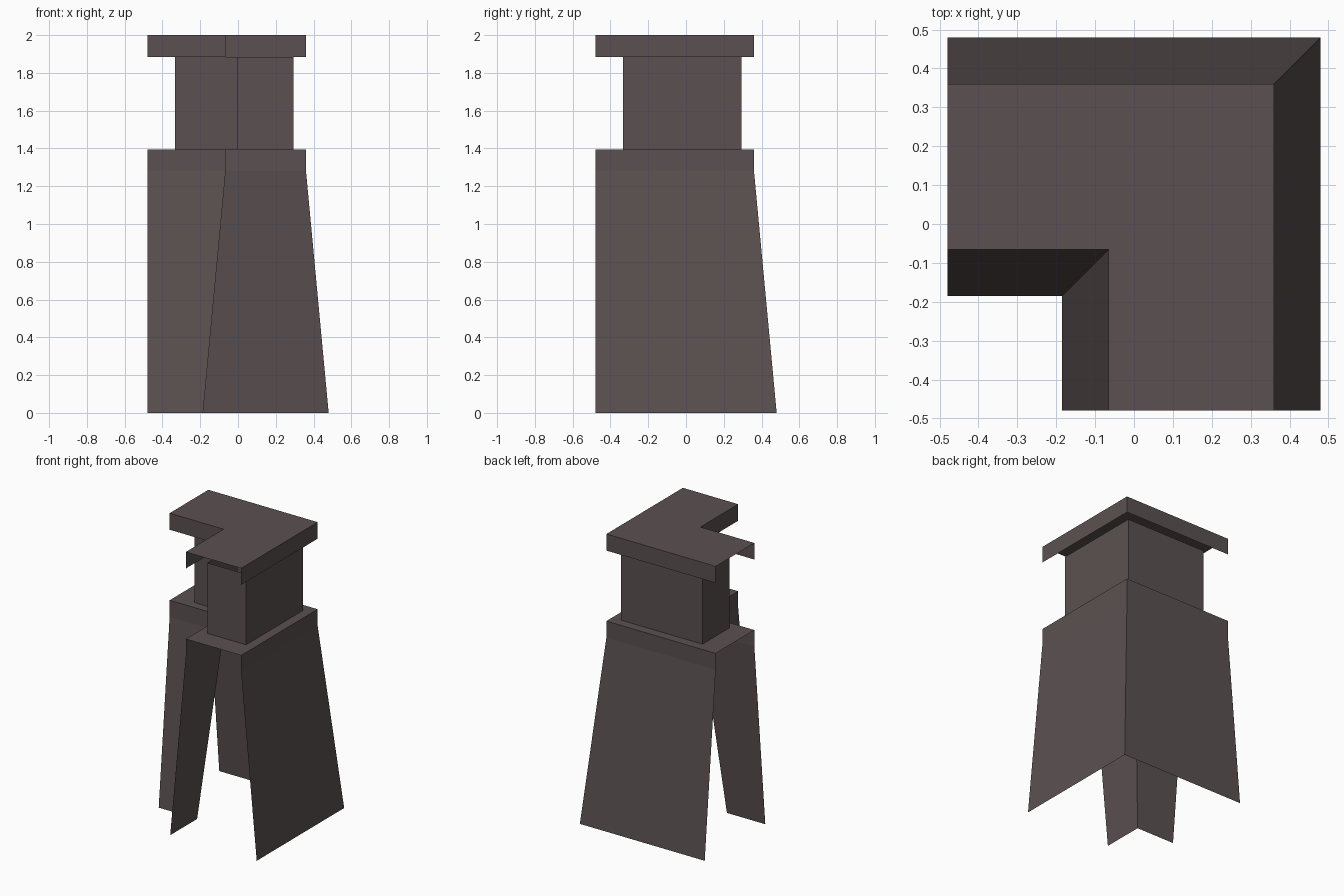
import bpy
import bmesh

# Remove the default cube
cube = bpy.data.objects.get("Cube")
if cube:
    bpy.data.objects.remove(cube, do_unlink=True)

# Single dark stone colour
stone = bpy.data.materials.new("dark_stone")
stone.use_nodes = True
colour = (0.105, 0.082, 0.082, 1)
stone.diffuse_color = colour
stone.node_tree.nodes["Principled BSDF"].inputs["Base Color"].default_value = colour


def l_section(outer, inner, end):
    """Corner-shaped outline, anticlockwise from the front end."""
    return [(inner, end), (outer, end), (outer, outer),
            (end, outer), (end, inner), (inner, inner)]


def corner_part(name, levels, end, closed_ends=False, top=True):
    """Stack corner-shaped outlines; each level is (z, outer, inner)."""
    bm = bmesh.new()
    rings = [[bm.verts.new((x, y, z)) for x, y in l_section(outer, inner, end)]
             for z, outer, inner in levels]
    open_sides = () if closed_ends else (0, 3)
    for low, high in zip(rings, rings[1:]):
        for i in range(len(low)):
            if i not in open_sides:
                j = (i + 1) % len(low)
                bm.faces.new((low[i], low[j], high[j], high[i]))
    if top:
        # Mitred halves meet along the diagonal of the corner
        r = rings[-1]
        bm.faces.new((r[0], r[1], r[2], r[5]))
        bm.faces.new((r[5], r[2], r[3], r[4]))
    mesh = bpy.data.meshes.new(name)
    bm.to_mesh(mesh)
    bm.free()
    mesh.materials.append(stone)
    obj = bpy.data.objects.new(name, mesh)
    bpy.context.collection.objects.link(obj)
    return obj


# Battered lower wall, open at both ends and underneath
corner_part("wall_base", [(0, 0.48, -0.185), (1.28, 0.36, -0.065),
                          (1.395, 0.36, -0.065)], -0.48)

# Recessed neck with closed ends
corner_part("wall_neck", [(1.395, 0.295, -0.003), (1.885, 0.295, -0.003)],
            -0.333, closed_ends=True, top=False)

# Overhanging cap, open at both ends and underneath
corner_part("wall_cap", [(1.885, 0.36, -0.065), (2, 0.36, -0.065)], -0.48)
